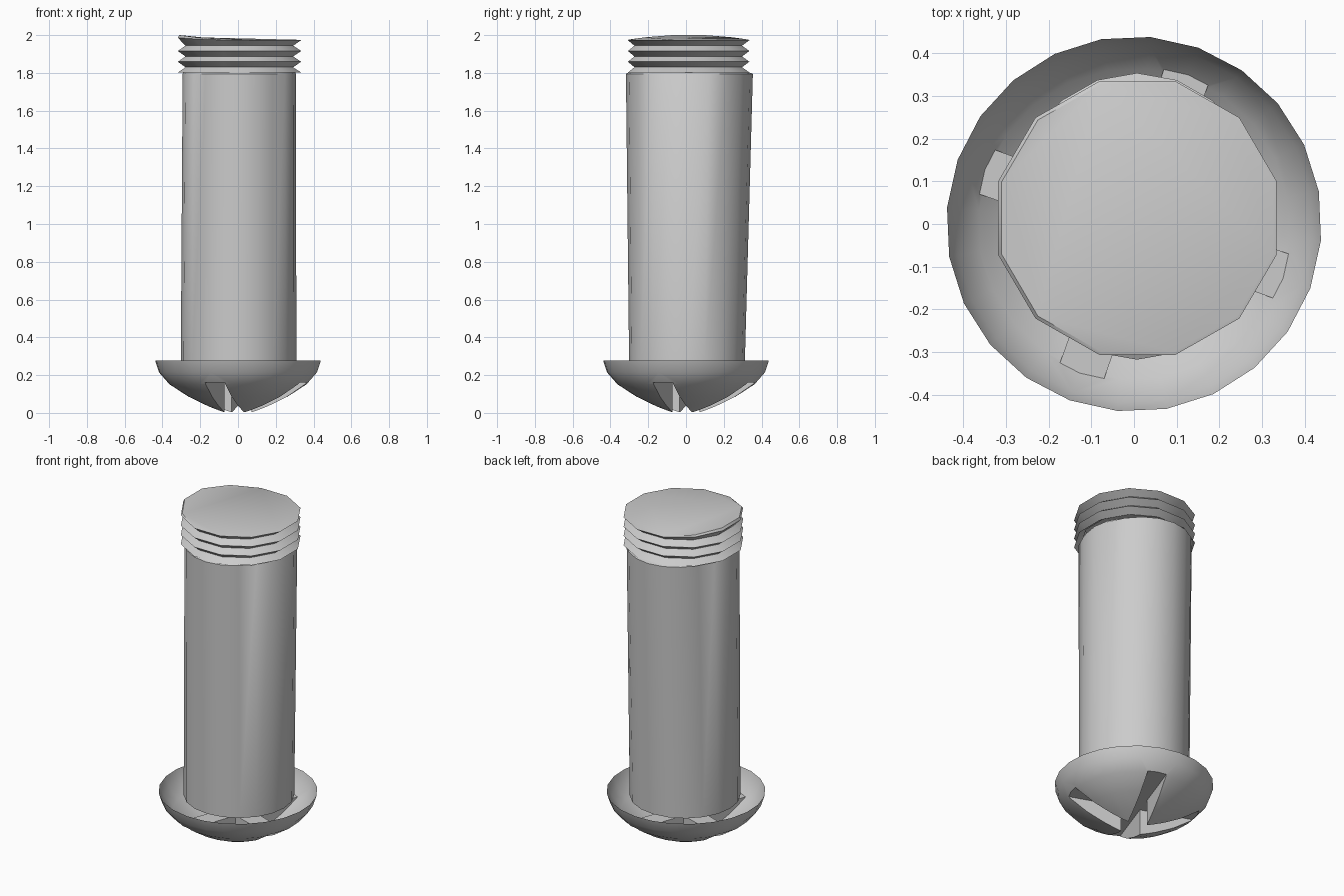
import bpy, bmesh, math

if "Cube" in bpy.data.objects:
    bpy.data.objects.remove(bpy.data.objects["Cube"])


def loft(name, rings, sides, cap_start=False, cap_end=False, phase=0.0):
    """Skin rings given as (z, centre x, centre y, radius x, radius y, lift on -x side)."""
    bm = bmesh.new()
    loops = []
    for z, cx, cy, rx, ry, lift in rings:
        loop = []
        for i in range(sides):
            a = 2 * math.pi * i / sides + phase
            c, s = math.cos(a), math.sin(a)
            loop.append(bm.verts.new((cx + rx * c, cy + ry * s, z + lift * max(0, -c) ** 2)))
        loops.append(loop)
    for lo, hi in zip(loops, loops[1:]):
        for i in range(sides):
            j = (i + 1) % sides
            bm.faces.new((lo[i], lo[j], hi[j], hi[i]))
    if cap_start:
        bm.faces.new(loops[0][::-1])
    if cap_end:
        bm.faces.new(loops[-1])
    bmesh.ops.recalc_face_normals(bm, faces=bm.faces)
    mesh = bpy.data.meshes.new(name)
    bm.to_mesh(mesh)
    bm.free()
    obj = bpy.data.objects.new(name, mesh)
    bpy.context.collection.objects.link(obj)
    return obj


def smooth(obj, degrees):
    bpy.ops.object.select_all(action='DESELECT')
    obj.select_set(True)
    bpy.context.view_layer.objects.active = obj
    bpy.ops.object.shade_smooth_by_angle(angle=math.radians(degrees))


# Domed head, closed for now so the slots can be cut
profile = [(0.07, 0.0), (0.16, 0.036), (0.265, 0.087), (0.365, 0.152), (0.42, 0.215), (0.44, 0.277)]
head = loft("screw_head", [(z, 0, 0, r, r, 0) for r, z in profile], 24, True, True, math.radians(-5))

# Crossed slots with a flat ceiling
cutters = []
for k in range(2):
    bpy.ops.mesh.primitive_cube_add(size=1, location=(0, 0, 0.03),
                                    rotation=(0, 0, math.radians(-19.5 + 90 * k)))
    cutter = bpy.context.object
    cutter.name = "slot_cutter"
    cutter.scale = (1.2, 0.11, 0.26)
    cutter.hide_render = True
    cut = head.modifiers.new("slot", 'BOOLEAN')
    cut.operation = 'DIFFERENCE'
    cut.solver = 'EXACT'
    cut.object = cutter
    cutters.append(cutter)
bpy.context.view_layer.update()
deps = bpy.context.evaluated_depsgraph_get()
cut_mesh = bpy.data.meshes.new_from_object(head.evaluated_get(deps))
head.modifiers.clear()
head.data = cut_mesh
for cutter in cutters:
    bpy.data.objects.remove(cutter)

# Open the top of the head into a hollow bowl
bm = bmesh.new()
bm.from_mesh(head.data)
lids = [f for f in bm.faces if all(v.co.z > 0.27 for v in f.verts)]
bmesh.ops.delete(bm, geom=lids, context='FACES')
bm.to_mesh(head.data)
bm.free()
smooth(head, 35)

# Shaft, slightly flared toward the thread, closed underneath
shaft = loft("shaft", [(0.25, 0.003, 0.005, 0.306, 0.306, 0),
                       (1.795, 0.007, 0.018, 0.3, 0.336, 0),
                       (1.815, 0.005, 0.01, 0.29, 0.29, 0)], 20, cap_start=True)
smooth(shaft, 40)

# Thread ridges ending in a tilted cap
rings = []
for i in range(4):
    z = 1.802 + 0.057 * i
    top = i == 3
    rings.append((z, 0.008, 0.014, 0.338, 0.333, 0.014 if top else 0))
    if not top:
        rings.append((z + 0.028, 0.007, 0.012, 0.295, 0.295, 0))
rings.append((1.975, 0.008, 0.014, 0.33, 0.325, 0.027))
thread = loft("thread", rings, 12, cap_end=True, phase=math.radians(15))
smooth(thread, 30)
